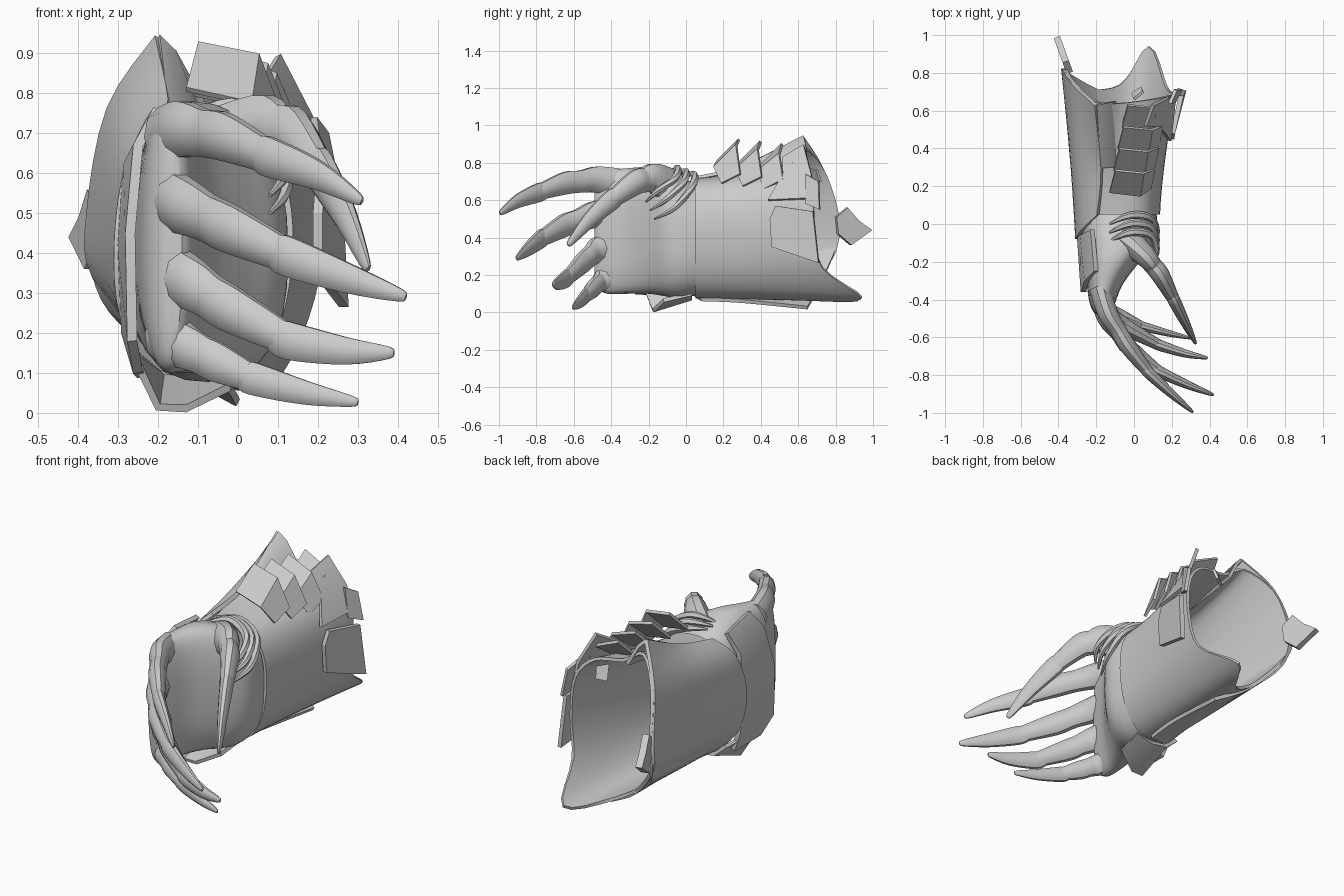
import bpy, math
from mathutils import Vector

if "Cube" in bpy.data.objects:
    bpy.data.objects.remove(bpy.data.objects["Cube"])


def spline(pts, n, closed=False):
    # Catmull-Rom through points of any dimension
    m = len(pts)
    out = []
    for i in range(m if closed else m - 1):
        def g(k):
            return Vector(pts[k % m] if closed else pts[max(0, min(m - 1, k))])
        a, b, c, d = g(i - 1), g(i), g(i + 1), g(i + 2)
        for s in range(n):
            t = s / n
            out.append(0.5 * (2 * b + (c - a) * t + (2 * a - 5 * b + 4 * c - d) * t * t
                              + (3 * b - a - 3 * c + d) * t ** 3))
    if not closed:
        out.append(Vector(pts[-1]))
    return out


def grid(name, rows, closed=False, caps=False, thick=0, angle=35):
    n = len(rows[0])
    verts = [tuple(p) for r in rows for p in r]
    faces = [(i * n + j, i * n + (j + 1) % n, (i + 1) * n + (j + 1) % n, (i + 1) * n + j)
             for i in range(len(rows) - 1) for j in range(n if closed else n - 1)]
    if caps:
        faces += [tuple(range(n))[::-1], tuple(range(len(verts) - n, len(verts)))]
    return finish(name, verts, faces, thick, angle)


def finish(name, verts, faces, thick, angle=35):
    me = bpy.data.meshes.new(name)
    me.from_pydata(verts, [], faces)
    ob = bpy.data.objects.new(name, me)
    bpy.context.collection.objects.link(ob)
    bpy.ops.object.select_all(action='DESELECT')
    ob.select_set(True)
    bpy.context.view_layer.objects.active = ob
    bpy.ops.object.mode_set(mode='EDIT')
    bpy.ops.mesh.select_all(action='SELECT')
    bpy.ops.mesh.normals_make_consistent(inside=False)
    bpy.ops.object.mode_set(mode='OBJECT')
    if thick:
        s = ob.modifiers.new("thickness", 'SOLIDIFY')
        s.thickness = thick
        s.offset = 0
        bpy.ops.object.modifier_apply(modifier=s.name)
    bpy.ops.object.shade_smooth_by_angle(angle=math.radians(angle))
    return ob


def tube(name, pts, sides=10, flat=1.0, n=4):
    # pts are (x, y, z, radius); flat squeezes the section sideways
    path = spline(pts, n)
    rows = []
    for i, p in enumerate(path):
        tan = (path[min(i + 1, len(path) - 1)] - path[max(i - 1, 0)]).to_3d().normalized()
        side = tan.cross(Vector((0, 0, 1))).normalized()
        up = side.cross(tan)
        r = max(p[3], 0.002)
        rows.append([p.to_3d() + side * math.cos(a) * r * flat + up * math.sin(a) * r
                     for a in (2 * math.pi * k / sides for k in range(sides))])
    return grid(name, rows, True, True)


# Forearm sleeve: wrist ring flares to a slanted rim with a pointed lower lip
wrist = [(.13, .05, .42), (.11, .05, .58), (.04, .05, .68), (-.08, .05, .71), (-.18, .05, .69),
         (-.25, .05, .6), (-.285, .05, .42), (-.27, .05, .28), (-.22, .05, .15), (-.1, .05, .085),
         (.02, .05, .11), (.1, .05, .23)]
rim = [(.21, .69, .45), (.19, .68, .66), (.09, .66, .77), (-.07, .64, .80), (-.2, .65, .87),
       (-.32, .75, .74), (-.36, .82, .5), (-.35, .8, .32), (-.26, .72, .2), (-.07, .74, .08),
       (.08, .94, .08), (.17, .73, .24)]
w, r = spline(wrist, 4, True), spline(rim, 4, True)
rows = []
for k in range(9):
    t = k / 8
    ring = []
    for a, b in zip(w, r):
        p = a.lerp(b, t ** 1.4)
        p.y = a.y + (b.y - a.y) * t
        ring.append(p)
    rows.append(ring)
grid("forearm_sleeve", rows, closed=True, thick=.016)


def panel(name, profiles, n_across, n_along, thick):
    cols = [spline(p, n_across) for p in profiles]
    rows = list(zip(*[spline(c, n_along) for c in zip(*cols)]))
    return grid(name, rows, thick=thick)


# Outer guard on the back of the forearm
panel("forearm_guard", [
    [(-.19, .05, .72), (-.27, -.03, .62), (-.3, -.08, .43), (-.285, -.05, .24), (-.2, .02, .12), (-.05, .08, .07)],
    [(-.17, .3, .78), (-.285, .3, .68), (-.325, .3, .45), (-.3, .3, .28), (-.18, .3, .13), (-.02, .3, .06)],
    [(-.2, .63, .94), (-.32, .74, .76), (-.37, .82, .5), (-.355, .8, .34), (-.19, .71, .14), (0, .65, .025)],
], 4, 4, .02)
# Folded front of the guard's peak
grid("guard_peak", [[(-.2, .63, .94), (-.16, .64, .9), (-.1, .65, .79)],
                    [(-.18, .3, .77), (-.14, .3, .77), (-.1, .3, .74)]], thick=.018)

# Glove: wrist and a thin palm
rows = []
sections = [(.12, -.26, .11, .11, .67), (0, -.28, .125, .08, .71), (-.07, -.27, .12, .08, .75),
            (-.13, -.265, .09, .09, .77), (-.2, -.26, .03, .1, .78), (-.32, -.25, -.06, .1, .77),
            (-.42, -.235, -.1, .1, .76), (-.47, -.21, -.12, .13, .73), (-.49, -.18, -.14, .2, .65)]
for y, x0, x1, z0, z1 in spline([Vector(s) for s in sections], 3):
    ring = []
    for k in range(32):
        c, s = math.cos(k * math.pi / 16), math.sin(k * math.pi / 16)
        ring.append(((x0 + x1) / 2 + (x1 - x0) / 2 * math.copysign(abs(c) ** .8, c), y,
                     (z0 + z1) / 2 + (z1 - z0) / 2 * math.copysign(abs(s) ** .8, s)))
    rows.append(ring)
grid("palm", rows, True, True)

# Fingers: knuckle, joint, claw root, claw middle, claw tip
fingers = {
    "index": [(-.18, -.34, .69), (-.14, -.47, .71), (-.03, -.65, .69), (.08, -.79, .64), (.2, -.9, .595), (.31, -.995, .53)],
    "middle": [(-.18, -.38, .54), (-.14, -.5, .52), (-.02, -.66, .46), (.13, -.78, .39), (.28, -.85, .335), (.42, -.905, .29)],
    "ring": [(-.18, -.38, .36), (-.13, -.48, .33), (-.02, -.56, .26), (.13, -.64, .18), (.27, -.685, .155), (.39, -.71, .15)],
    "little": [(-.18, -.36, .2), (-.14, -.45, .17), (-.05, -.5, .125), (.04, -.54, .085), (.17, -.575, .05), (.3, -.605, .026)],
}
thumb = [(-.04, -.08, .66), (.06, -.17, .72), (.14, -.27, .695), (.21, -.4, .6), (.27, -.52, .49), (.325, -.63, .36)]


def finger(name, p, s, base):
    mid = [(p[1][k] + p[2][k]) / 2 for k in range(3)]
    tube(name + "_finger", [(*p[0], base), (*p[1], .074 * s), (*mid, .062 * s),
                            (*p[2], .062 * s), (*p[3], .042 * s)], 10, .72)
    root = [p[3][k] * .75 + p[2][k] * .25 for k in range(3)]
    near = [p[5][k] * .9 + p[4][k] * .1 for k in range(3)]
    tube(name + "_claw", [(*root, .044 * s), (*p[3], .052 * s), (*p[4], .038 * s),
                          (*near, .017 * s), (*p[5], .002)], 10, .6)


for name, s in (("index", 1.0), ("middle", 1.0), ("ring", .95), ("little", .82)):
    finger(name, fingers[name], s, .08)
finger("thumb", thumb, 1.1, .11)

# Crescent collars around the thumb root
for i in range(3):
    d = .045 * i
    tube("thumb_collar", [(-.13, -d, .74, .006), (-.02, .045 - d, .735 + d * .4, .02),
                          (.09, .03 - d, .67 + d * .5, .02), (.12, -.06 - d, .56 + d, .016),
                          (.08, -.17 - d * .5, .5 + d, .005)], 6)

# Plate on the back of the hand
grid("hand_back_plate", [
    [(-.22, -.03, .73), (-.275, -.06, .62), (-.29, -.06, .42), (-.28, -.05, .2), (-.24, -.06, .09)],
    [(-.2, -.25, .76), (-.25, -.3, .67), (-.27, -.36, .45), (-.265, -.36, .18), (-.25, -.27, .1)]],
    thick=.025, angle=25)
# Spur under the wrist
grid("wrist_spur", [
    [(-.26, -.23, .14), (-.2, -.18, .014), (-.13, -.175, .011), (-.02, -.12, .065)],
    [(-.26, .03, .15), (-.19, .03, .09), (-.1, .03, .075), (0, .03, .1)]], thick=.02)

# Overlapping bent scales along the top of the forearm, wrapping to the right
for i in range(4):
    x, y, z = .022 * i, .115 * i, -.012 * i
    low = .015 * i
    grid("top_scale", [
        [(-.13 + x, .17 + y, .81 + z), (.03 + x, .15 + y, .775 + z), (.085 + x, .19 + y, .69 - low)],
        [(-.1 + x, .285 + y, .925 + z), (.05 + x, .27 + y, .895 + z * 2), (.105 + x, .29 + y, .74 - low)]],
        thick=.016, angle=20)

# Large corner scale and side plate near the sleeve rim
grid("corner_scale", [[(.06, .52, .83), (.13, .52, .74), (.19, .44, .6)],
                      [(.1, .63, .895), (.18, .67, .74), (.215, .67, .61)]], thick=.018, angle=20)
finish("side_plate", [(.2, .45, .5), (.205, .48, .57), (.25, .68, .54), (.265, .71, .265), (.2, .46, .35)],
       [(0, 1, 2, 3, 4)], .025, 20)
finish("rim_plate", [(.19, .64, .74), (.22, .71, .7), (.25, .715, .55), (.21, .64, .58)], [(0, 1, 2, 3)], .018, 20)

# Torn fin at the back rim and a small inner tab
fin = [(.8, .51), (.86, .56), (.92, .49), (.99, .44), (.88, .36), (.81, .42)]
finish("rear_fin", [(-.34 - .36 * (y - .8), y, z) for y, z in fin], [tuple(range(6))], .035, 20)
finish("inner_tab", [(0, .66, .77), (.05, .7, .76), (.04, .72, .7), (-.01, .69, .69)], [(0, 1, 2, 3)], .015, 20)
